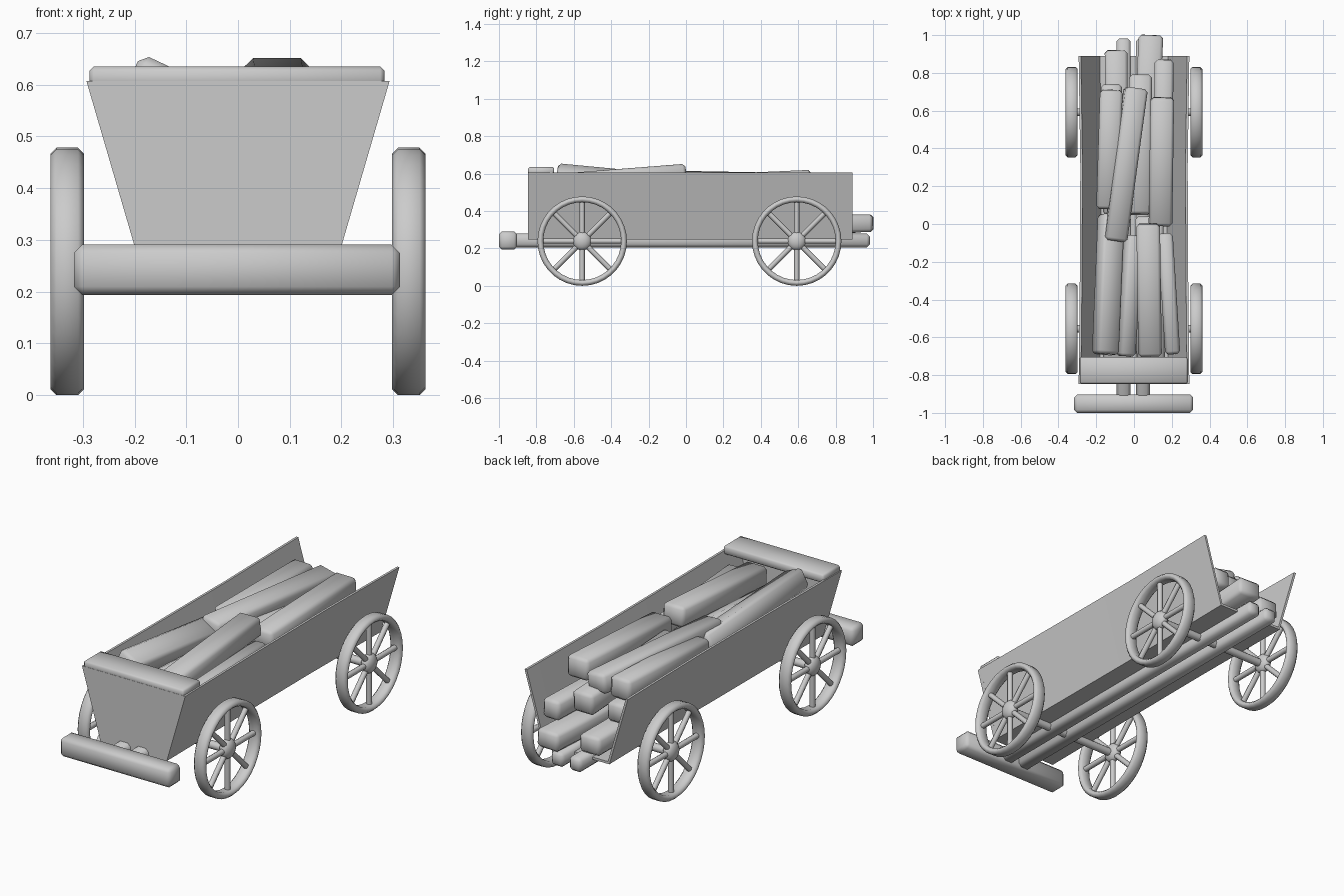
import bpy, bmesh, math
from mathutils import Vector

old = bpy.data.objects.get("Cube")
if old:
    bpy.data.objects.remove(old, do_unlink=True)

grey = bpy.data.materials.new("light_grey")
grey.use_nodes = True
grey.diffuse_color = (0.6, 0.6, 0.6, 1)
grey.node_tree.nodes["Principled BSDF"].inputs["Base Color"].default_value = (0.6, 0.6, 0.6, 1)


def finish(bm, name, angle=40):
    bmesh.ops.recalc_face_normals(bm, faces=bm.faces)
    mesh = bpy.data.meshes.new(name)
    bm.to_mesh(mesh)
    bm.free()
    mesh.materials.append(grey)
    ob = bpy.data.objects.new(name, mesh)
    bpy.context.collection.objects.link(ob)
    bpy.ops.object.select_all(action='DESELECT')
    ob.select_set(True)
    bpy.context.view_layer.objects.active = ob
    bpy.ops.object.shade_smooth_by_angle(angle=math.radians(angle))
    return ob


def beam(name, a, b, width, height, roll=0, bevel=0.016):
    """Chamfered timber running from point a to point b."""
    a, b = Vector(a), Vector(b)
    bm = bmesh.new()
    bmesh.ops.create_cube(bm, size=1)
    bmesh.ops.scale(bm, vec=(width, (b - a).length, height), verts=bm.verts)
    bmesh.ops.bevel(bm, geom=bm.edges[:], offset=bevel, segments=1, affect='EDGES')
    ob = finish(bm, name, 50)
    aim = (b - a).to_track_quat('Y', 'Z').to_matrix()
    spin = Vector((0, 1, 0))
    from_roll = spin.to_track_quat('Y', 'Z').to_matrix()
    ob.rotation_euler = (aim @ from_roll.inverted()).to_euler()
    ob.rotation_euler.rotate_axis('Y', math.radians(roll))
    ob.location = (a + b) / 2
    return ob


def rod(bm, a, b, radius, sides=12):
    """Adds a round bar between two points."""
    a, b = Vector(a), Vector(b)
    made = bmesh.ops.create_cone(bm, cap_ends=True, segments=sides, radius1=radius,
                                 radius2=radius, depth=(b - a).length)
    turn = (b - a).to_track_quat('Z', 'Y').to_matrix()
    for v in made['verts']:
        v.co = turn @ v.co + (a + b) / 2


def wheel(name, x, y):
    bm = bmesh.new()
    # chamfered tyre
    outer, inner, half, cut = 0.239, 0.208, 0.032, 0.011
    profile = [(half, outer - cut), (half - cut, outer), (cut - half, outer), (-half, outer - cut),
               (-half, inner + cut), (cut - half, inner), (half - cut, inner), (half, inner + cut)]
    verts = [bm.verts.new((px, 0, r)) for px, r in profile]
    edges = [bm.edges.new((verts[i], verts[i - 1])) for i in range(len(verts))]
    bmesh.ops.spin(bm, geom=verts + edges, cent=(0, 0, 0), axis=(1, 0, 0),
                   angle=math.tau, steps=36, use_merge=True)
    bmesh.ops.remove_doubles(bm, verts=bm.verts, dist=0.0005)
    # spokes
    for i in range(8):
        t = i * math.tau / 8
        rod(bm, (0, 0, 0), (0, 0.215 * math.sin(t), 0.215 * math.cos(t)), 0.014, 8)
    # rounded hub
    hub = bmesh.ops.create_uvsphere(bm, u_segments=16, v_segments=10, radius=0.05)
    bmesh.ops.scale(bm, vec=(0.64, 1, 1), verts=hub['verts'])
    finish(bm, name, 50).location = (x, y, 0.239)


# wheels and axles
for end, y in (("front", -0.555), ("rear", 0.592)):
    for side, x in (("left", 0.33), ("right", -0.33)):
        wheel(f"{end}_{side}_wheel", x, y)
    bm = bmesh.new()
    rod(bm, (-0.33, y, 0.235), (0.33, y, 0.235), 0.02)
    finish(bm, f"{end}_axle")

# trough of floor and flared walls, slightly waisted, open at the back
outline = [(-0.293, 0.607), (-0.188, 0.247), (0.188, 0.247), (0.293, 0.607)]
inside = [(0.281, 0.607), (0.18, 0.259), (-0.18, 0.259), (-0.281, 0.607)]
bm = bmesh.new()
rings = []
for y, pinch in ((-0.845, 1), (-0.3, 0.98), (0.3, 0.97), (0.89, 1)):
    rings.append([bm.verts.new((x * pinch, y, z)) for x, z in outline + inside])
for p, q in zip(rings, rings[1:]):
    for i in range(8):
        bm.faces.new((p[i - 1], p[i], q[i], q[i - 1]))
for r in (rings[0], rings[-1]):
    for i in range(3):
        bm.faces.new((r[i], r[i + 1], r[6 - i], r[7 - i]))
finish(bm, "trough", 30)

# front board
bm = bmesh.new()
ends = [[bm.verts.new((x, y, z)) for x, z in outline] for y in (-0.846, -0.825)]
for e in ends:
    bm.faces.new(e)
for i in range(4):
    bm.faces.new((ends[0][i - 1], ends[0][i], ends[1][i], ends[1][i - 1]))
finish(bm, "front_board", 30)

# front cap, bumper and underframe
beam("front_cap", (-0.002, -0.845, 0.612), (-0.002, -0.705, 0.612), 0.57, 0.045, bevel=0.008)
beam("bumper", (-0.002, -1, 0.242), (-0.002, -0.903, 0.242), 0.63, 0.097)
for name, x in (("left_rail", 0.047), ("right_rail", -0.055)):
    beam(name, (x, -0.93, 0.243), (x, 0.983, 0.243), 0.074, 0.074)

# stacked timber load: back end, front end, width, height, roll
logs = [
    ((0.09, 1.0, 0.335), (0.05, 0.1, 0.32), 0.13, 0.095, 0),
    ((-0.095, 0.92, 0.33), (-0.09, 0.1, 0.32), 0.12, 0.095, 0),
    ((0.16, 0.87, 0.425), (0.15, 0.1, 0.41), 0.1, 0.1, 0),
    ((0.035, 0.79, 0.46), (0.03, 0.05, 0.5), 0.12, 0.11, 0),
    ((-0.12, 0.74, 0.43), (-0.11, 0.05, 0.43), 0.11, 0.1, 0),
    ((0.15, 0.67, 0.565), (0.14, -0.01, 0.535), 0.125, 0.11, 0),
    ((-0.12, 0.71, 0.545), (-0.14, 0.08, 0.53), 0.12, 0.11, 0),
    ((0.01, 0.72, 0.545), (-0.1, -0.09, 0.56), 0.12, 0.1, 8),
    ((0.075, 0, 0.6), (0.085, -0.7, 0.545), 0.125, 0.105, 0),
    ((-0.12, 0.05, 0.52), (-0.152, -0.69, 0.59), 0.125, 0.1, 25),
    ((0.165, -0.05, 0.51), (0.205, -0.69, 0.52), 0.08, 0.09, 0),
    ((0, -0.06, 0.5), (-0.045, -0.7, 0.5), 0.09, 0.09, 20),
    ((0.08, 0.04, 0.35), (0.09, -0.72, 0.35), 0.15, 0.13, 0),
    ((-0.09, 0.04, 0.35), (-0.09, -0.72, 0.35), 0.15, 0.13, 0),
]
for i, (back, front, width, height, roll) in enumerate(logs):
    beam(f"log_{i + 1}", front, back, width, height, roll)
